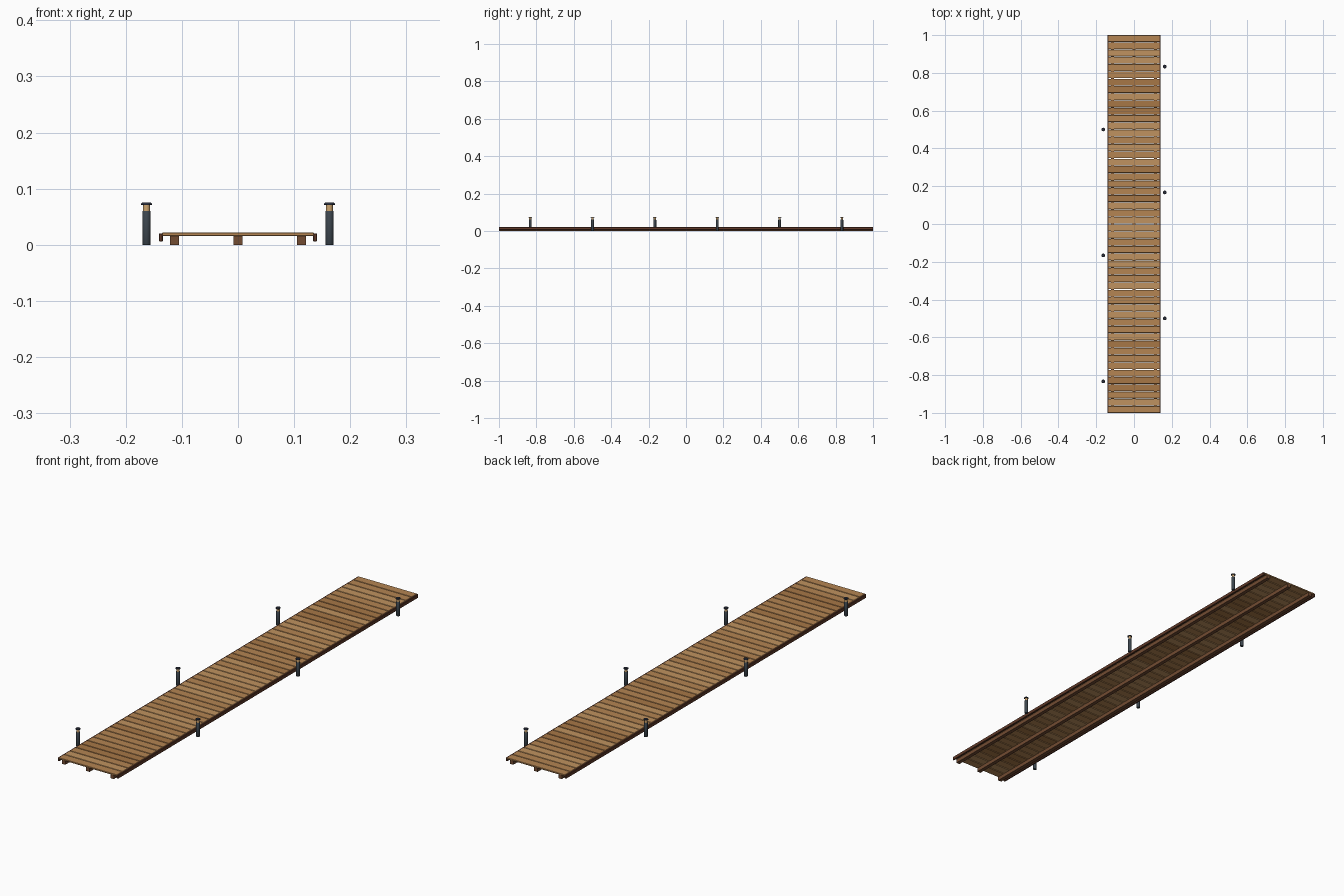
import bpy, bmesh, math, random

if "Cube" in bpy.data.objects:
    bpy.data.objects.remove(bpy.data.objects["Cube"])

random.seed(4)


def material(name, rgb):
    m = bpy.data.materials.new(name)
    m.diffuse_color = (*rgb, 1)
    m.use_nodes = True
    m.node_tree.nodes["Principled BSDF"].inputs["Base Color"].default_value = m.diffuse_color
    return m


oak = material("oak", (0.46, 0.235, 0.085))
pale_oak = material("pale oak", (0.53, 0.29, 0.115))
deep_oak = material("deep oak", (0.39, 0.185, 0.062))
joist_wood = material("joist brown", (0.17, 0.072, 0.032))
trim_wood = material("trim brown", (0.12, 0.042, 0.022))
slate = material("slate metal", (0.045, 0.06, 0.075))
navy = material("dark cap metal", (0.022, 0.027, 0.045))
glow = material("warm lens", (0.62, 0.38, 0.16))


def box(name, size, loc, mat, bevel=0.0):
    bm = bmesh.new()
    bmesh.ops.create_cube(bm, size=1)
    bmesh.ops.scale(bm, vec=size, verts=bm.verts)
    if bevel:
        bmesh.ops.bevel(bm, geom=bm.edges[:], offset=bevel, segments=1, affect='EDGES')
    mesh = bpy.data.meshes.new(name)
    bm.to_mesh(mesh)
    bm.free()
    mesh.materials.append(mat)
    ob = bpy.data.objects.new(name, mesh)
    ob.location = loc
    bpy.context.collection.objects.link(ob)
    return ob


def lathe(name, profile, loc, mat, sides=16):
    """Closed turned solid from (radius, height) pairs."""
    bm = bmesh.new()
    rings = [[bm.verts.new((r * math.cos(2 * math.pi * i / sides),
                            r * math.sin(2 * math.pi * i / sides), z))
              for i in range(sides)] for r, z in profile]
    for a, b in zip(rings, rings[1:]):
        for i in range(sides):
            j = (i + 1) % sides
            bm.faces.new((a[i], a[j], b[j], b[i])).smooth = True
    bm.faces.new(rings[0][::-1])
    bm.faces.new(rings[-1])
    for e in bm.edges:
        e.smooth = e.calc_face_angle(0) < math.radians(35)
    mesh = bpy.data.meshes.new(name)
    bm.to_mesh(mesh)
    bm.free()
    mesh.materials.append(mat)
    ob = bpy.data.objects.new(name, mesh)
    ob.location = loc
    bpy.context.collection.objects.link(ob)


# Deck planks laid across the walkway with narrow gaps
COUNT, GAP = 52, 0.003
pitch = (2 + GAP) / COUNT
for i in range(COUNT):
    y = -1 + (pitch - GAP) / 2 + i * pitch
    box("deck_plank", (0.27, pitch - GAP, 0.006), (0, y, 0.0185),
        random.choice((oak, oak, pale_oak, deep_oak)), 0.0008)

# Three joists running underneath
for x in (-0.113, 0, 0.113):
    box("joist", (0.016, 2, 0.0157), (x, 0, 0.00785), joist_wood)

# Edge trim boards
for s in (-1, 1):
    box("edge_trim", (0.007, 2, 0.0145), (s * 0.1375, 0, 0.01325), trim_wood, 0.001)

# Bollard lights, alternating sides
for k in range(6):
    p = (0.163 * (-1 if k % 2 == 0 else 1), -0.833 + k / 3, 0)
    lathe("bollard_post", [(0.0068, 0), (0.0075, 0.001), (0.0075, 0.059), (0.0068, 0.06)], p, slate)
    lathe("bollard_lens", [(0.0062, 0.06), (0.0062, 0.0705)], p, glow)
    lathe("bollard_cap", [(0.0085, 0.0705), (0.0097, 0.0715), (0.0097, 0.0735), (0.0082, 0.075)], p, navy)
